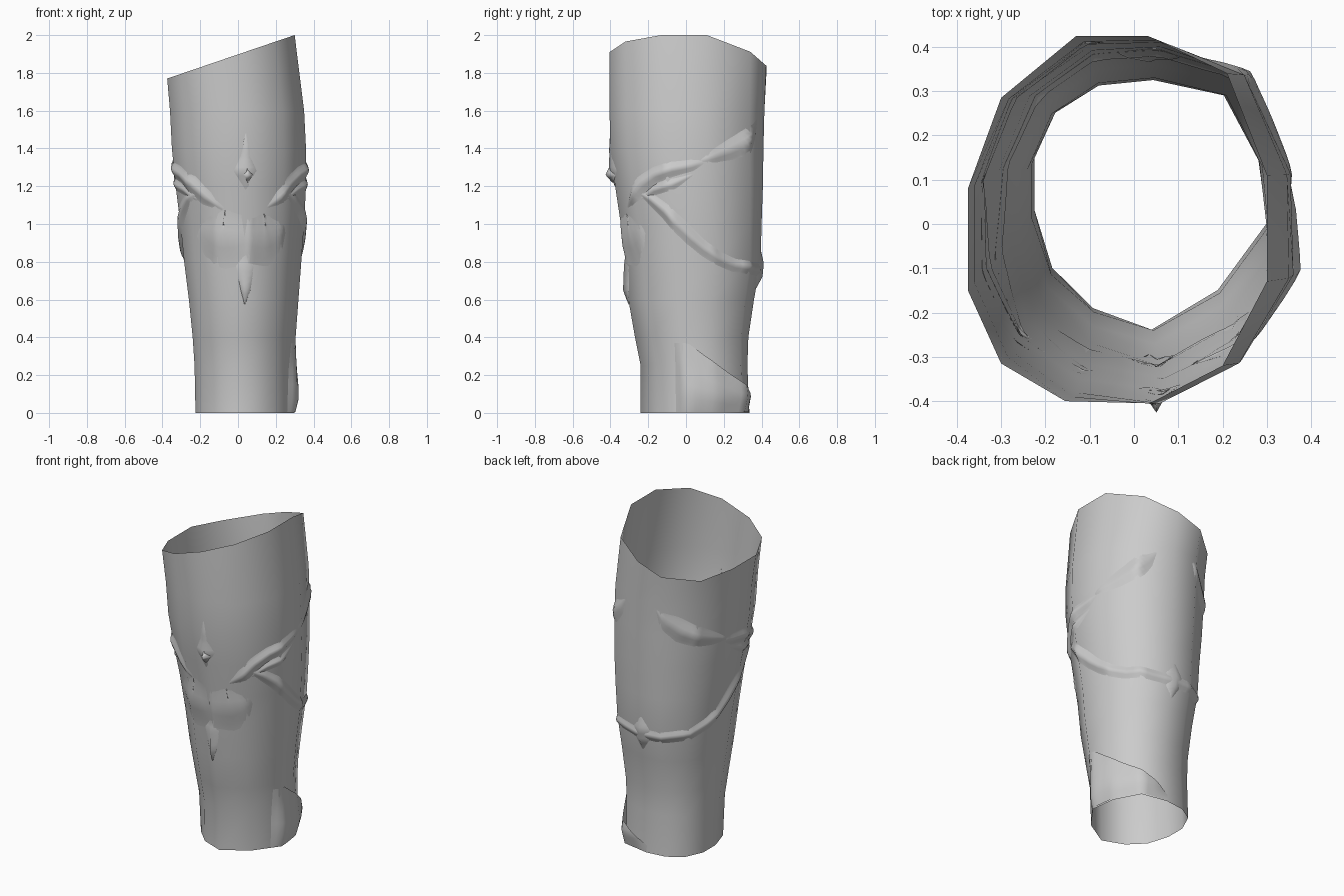
import bpy
from math import sin, cos, pi, radians, hypot
from mathutils import Vector
from mathutils.bvhtree import BVHTree

cube = bpy.data.objects.get("Cube")
if cube:
    bpy.data.objects.remove(cube, do_unlink=True)

GREY = (0.6, 0.6, 0.6, 1)
grey = bpy.data.materials.new("plain grey")
grey.use_nodes = True
grey.diffuse_color = GREY
grey.node_tree.nodes["Principled BSDF"].inputs["Base Color"].default_value = GREY


def add_mesh(name, verts, faces):
    mesh = bpy.data.meshes.new(name)
    mesh.from_pydata(verts, [], faces)
    mesh.materials.append(grey)
    for p in mesh.polygons:
        p.use_smooth = True
    obj = bpy.data.objects.new(name, mesh)
    bpy.context.collection.objects.link(obj)
    return obj


def grid_faces(rows, cols, closed=False):
    faces = []
    for r in range(rows - 1):
        for c in range(cols if closed else cols - 1):
            d = (c + 1) % cols
            faces.append((r * cols + c, r * cols + d,
                          (r + 1) * cols + d, (r + 1) * cols + c))
    return faces


# Sleeve: open tube blended from a lower to an upper outline,
# each ring fitted to (z, left, right, front, back)
LOWER = [(.04, -.24), (.19, -.15), (.3, 0), (.28, .15), (.2, .3), (.04, .33),
         (-.08, .315), (-.17, .26), (-.22, .15), (-.22, .03), (-.18, -.1), (-.09, -.19)]
UPPER = [(.035, -.405), (.2, -.32), (.3, -.13), (.3, .11), (.21, .34), (.03, .425),
         (-.13, .425), (-.3, .285), (-.375, .08), (-.375, -.15), (-.3, -.315), (-.155, -.4)]
LEVELS = [
    (0.0, -.225, .30, -.24, .335), (.25, -.23, .30, -.24, .325),
    (.4, -.24, .305, -.27, .33), (.6, -.26, .32, -.305, .36),
    (.8, -.285, .335, -.32, .395), (1.0, -.305, .35, -.345, .40),
    (1.2, -.33, .36, -.375, .407), (1.4, -.35, .36, -.40, .41),
    (1.6, -.36, .35, -.405, .415), (2.0, -.375, .30, -.405, .425)]


def fit(values, low, high):
    a, b = min(values), max(values)
    return [low + (v - a) / (b - a) * (high - low) for v in values]


verts = []
for z, x0, x1, y0, y1 in LEVELS:
    ring = [Vector(a).lerp(Vector(b), z / 2) for a, b in zip(LOWER, UPPER)]
    xs = fit([p.x for p in ring], x0, x1)
    ys = fit([p.y for p in ring], y0, y1)
    for x, y in zip(xs, ys):
        # slanted upper rim, dipping at the back
        dip = min(.07, .25 * max(0, y - .11))
        verts.append((x, y, z if z < 2 else 1.77 + .341 * (x + .375) - dip))
faces = grid_faces(len(LEVELS), len(LOWER), True)
add_mesh("sleeve", verts, faces)
tree = BVHTree.FromPolygons(verts, faces)


def on_sleeve(phi, z, lift):
    """Point on the sleeve, phi degrees round from the front centre."""
    a = radians(phi - 90)
    out = Vector((cos(a), sin(a), 0))
    hit = tree.ray_cast(Vector((.035, .02, z)), out)[0]
    return hit + out * lift


# Raised ridge along a path of (phi, z, half width, height)
SOFT = [(-1, 0), (-.65, .25), (-.3, .8), (0, 1), (.3, .8), (.65, .25), (1, 0)]
PEAK = [(-1, 0), (0, 1), (1, 0)]


def ridge(name, path, side=1, profile=SOFT, steps=4):
    pts = []
    for a, b in zip(path, path[1:]):
        for i in range(steps):
            pts.append([p + (q - p) * i / steps for p, q in zip(a, b)])
    pts.append(list(path[-1]))
    per_degree = .37 * pi / 180
    rows = []
    for i, (phi, z, w, h) in enumerate(pts):
        p, q = pts[max(i - 1, 0)], pts[min(i + 1, len(pts) - 1)]
        du, dz = (q[0] - p[0]) * per_degree, q[1] - p[1]
        n = hypot(du, dz)
        for s, k in profile:
            rows.append(on_sleeve(side * (phi - s * w * dz / n / per_degree),
                                  z + s * w * du / n, h * k - .001))
    cells = grid_faces(len(pts), len(profile))
    if side > 0:
        cells = [f[::-1] for f in cells]
    return add_mesh(name, rows, cells)


# Paired ornament, mirrored left and right
for side, word in ((1, "left"), (-1, "right")):
    ridge(word + "_upper_wing_ridge",
          [(18, 1.08, .01, 0), (32, 1.14, .045, .014), (44, 1.21, .05, .018),
           (58, 1.26, .045, .018), (74, 1.29, .045, .018), (92, 1.31, .04, .012),
           (104, 1.33, .02, 0)], side)
    ridge(word + "_lower_wing_ridge",
          [(40, 1.13, .01, 0), (56, 1.18, .03, .012), (74, 1.21, .035, .012),
           (96, 1.27, .01, 0)], side)
    ridge(word + "_band",
          [(38, 1.17, .01, 0), (52, 1.13, .035, .012), (66, 1.07, .045, .015),
           (80, .99, .05, .017), (92, .925, .05, .02), (104, .87, .045, .018),
           (118, .82, .042, .015), (135, .78, .04, .014), (160, .76, .04, .014),
           (180, .755, .04, .015)], side)
    ridge(word + "_rear_crescent",
          [(164, 1.57, .01, 0), (154, 1.49, .06, .01), (142, 1.43, .075, .016),
           (128, 1.39, .065, .014), (114, 1.36, .045, .01), (98, 1.33, .01, 0)], side)
    ridge(word + "_cheek_mound",
          [(0, .93, .12, .006), (10, .92, .15, .012), (20, .92, .16, .015),
           (30, .94, .13, .01), (42, .98, .05, 0)], side)

# Front and back points on the centre line
ridge("front_upper_spike", [(1, 1.48, .003, .002), (1, 1.36, .025, .014),
                            (1, 1.28, .06, .028), (1, 1.18, .004, 0)], 1, PEAK)
ridge("front_gem", [(2, 1.295, .003, .026), (2, 1.26, .03, .046),
                    (2, 1.22, .003, .016)], 1, PEAK, 2)
ridge("front_lower_spike", [(1, .84, .02, 0), (1, .78, .06, .014),
                            (1, .65, .03, .028), (0, .575, .003, .008)], 1, PEAK)
ridge("back_point", [(180, .87, .01, 0), (180, .78, .07, .022),
                     (180, .72, .05, .026), (180, .65, .003, 0)], 1, PEAK)

# Overlapping cuff flap at the lower back left
COLS, ROWS = 19, 6
flap = []
for r in range(ROWS):
    for c in range(COLS):
        phi = 72 + 108 * c / (COLS - 1)
        top = min(.37, .37 - .32 * (phi - 88) / 90)
        z = .004 + (top - .004) * r / (ROWS - 1)
        fade = min(1, (phi - 72) / 22, (180 - phi) / 15)
        lift = .03 * min((z + .015) / .1, (.42 - z) / .32) * fade
        flap.append(on_sleeve(phi, z, lift + .001))
add_mesh("cuff_flap", flap, grid_faces(ROWS, COLS))
